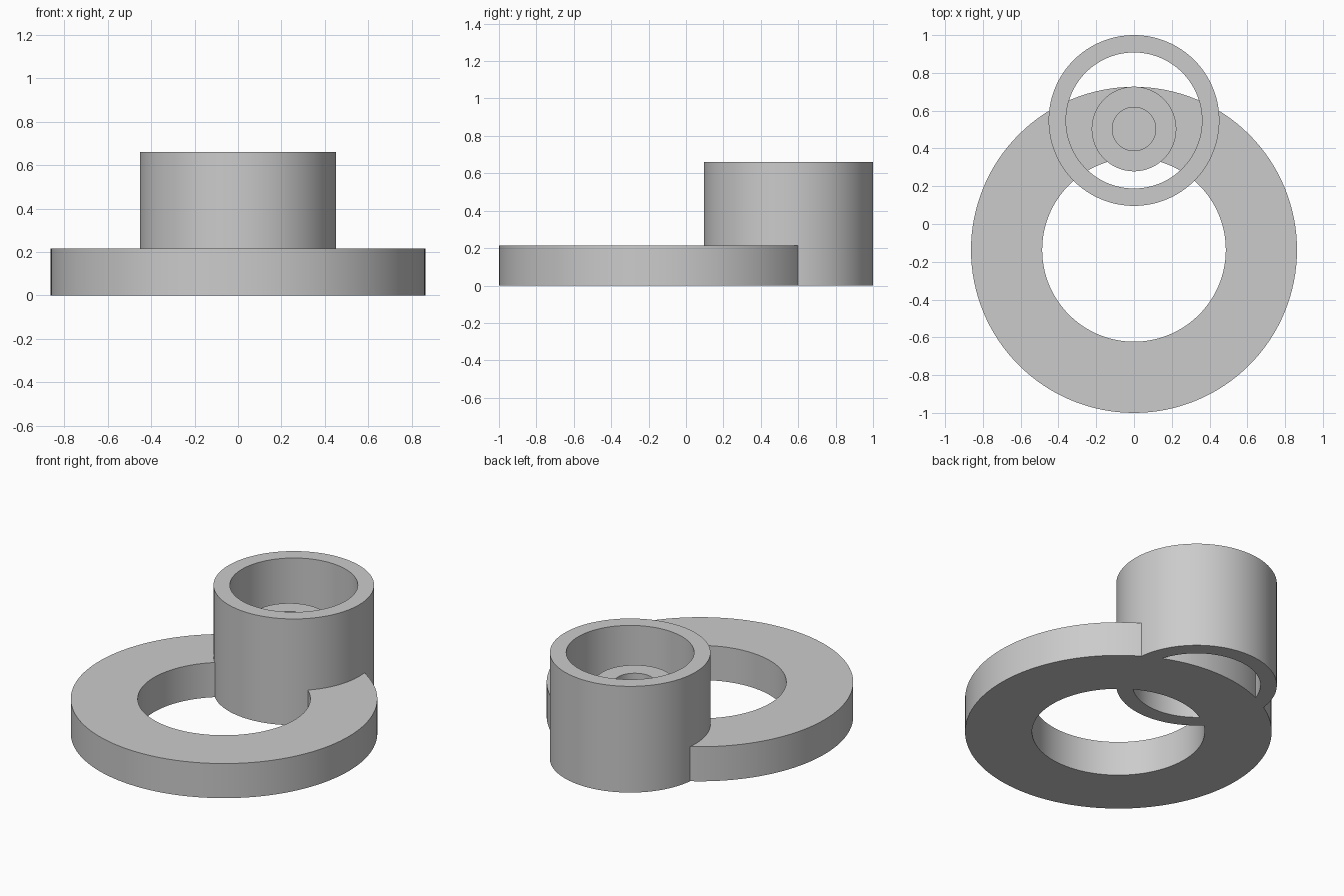
import bpy, bmesh
from math import cos, sin, tau, radians

if "Cube" in bpy.data.objects:
    bpy.data.objects.remove(bpy.data.objects["Cube"])


def tube(name, cy, r_out, r_in, z0, z1, sides=128):
    """Hollow round part, standing upright at (0, cy)."""
    bm = bmesh.new()
    profile = [(r_out, z0), (r_out, z1), (r_in, z1), (r_in, z0)]
    rings = [[bm.verts.new((r * cos(tau * i / sides), r * sin(tau * i / sides), z))
              for i in range(sides)] for r, z in profile]
    for k in range(4):
        a, b = rings[k], rings[(k + 1) % 4]
        for i in range(sides):
            j = (i + 1) % sides
            bm.faces.new((a[i], a[j], b[j], b[i]))
    bmesh.ops.recalc_face_normals(bm, faces=bm.faces)
    mesh = bpy.data.meshes.new(name)
    bm.to_mesh(mesh)
    bm.free()
    obj = bpy.data.objects.new(name, mesh)
    obj.location.y = cy
    bpy.context.collection.objects.link(obj)
    bpy.ops.object.select_all(action='DESELECT')
    obj.select_set(True)
    bpy.context.view_layer.objects.active = obj
    bpy.ops.object.shade_smooth_by_angle(angle=radians(30))
    return obj


# Wide flat ring lying on the ground
tube("base_ring", -0.137, 0.863, 0.486, 0.0, 0.215)

# Tall open cup wall overlapping the back of the ring
tube("cup_wall", 0.548, 0.452, 0.36, 0.0, 0.66)

# Small hollow post on the ring, inside the cup
tube("inner_post", 0.503, 0.224, 0.115, 0.21, 0.46)
